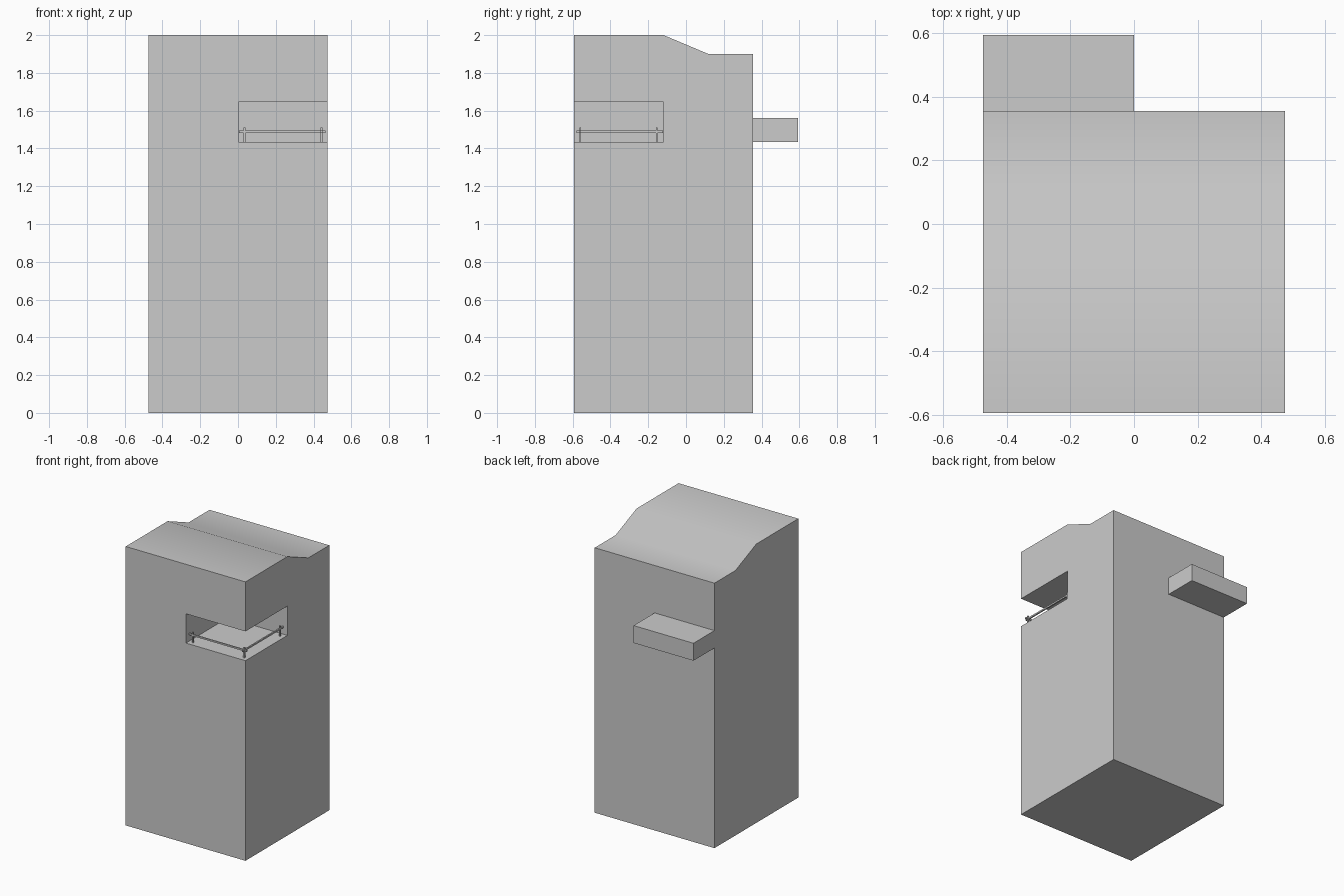
import bpy, bmesh, math
from mathutils import Vector

if "Cube" in bpy.data.objects:
    bpy.data.objects.remove(bpy.data.objects["Cube"])

W = 0.475                      # half width of the tower
FRONT, BACK = -0.594, 0.356    # tower depth range
FLOOR, CEIL = 1.435, 1.645     # balcony recess heights


def finish(name, bm):
    bmesh.ops.recalc_face_normals(bm, faces=bm.faces[:])
    me = bpy.data.meshes.new(name)
    bm.to_mesh(me)
    bm.free()
    ob = bpy.data.objects.new(name, me)
    bpy.context.collection.objects.link(ob)
    return ob


def box(name, lo, hi):
    lo, hi = Vector(lo), Vector(hi)
    bm = bmesh.new()
    bmesh.ops.create_cube(bm, size=1)
    bmesh.ops.scale(bm, vec=hi - lo, verts=bm.verts)
    bmesh.ops.translate(bm, vec=(lo + hi) / 2, verts=bm.verts)
    return finish(name, bm)


# Tower: side profile with stepped, sloping roof, extruded across x
profile = [(FRONT, 0), (BACK, 0), (BACK, 1.9), (0.119, 1.9), (-0.119, 2), (FRONT, 2)]
bm = bmesh.new()
face = bm.faces.new([bm.verts.new((-W, y, z)) for y, z in profile])
ext = bmesh.ops.extrude_face_region(bm, geom=[face])
moved = [v for v in ext["geom"] if isinstance(v, bmesh.types.BMVert)]
bmesh.ops.translate(bm, vec=(2 * W, 0, 0), verts=moved)
tower = finish("tower_block", bm)

# Corner balcony recess, cut out of the front right corner
cutter = box("recess_cutter", (0.003, FRONT - 0.1, FLOOR), (W + 0.1, -0.119, CEIL))
cutter.hide_render = True
cut = tower.modifiers.new("recess", "BOOLEAN")
cut.operation, cut.solver, cut.object = "DIFFERENCE", "EXACT", cutter
bpy.context.view_layer.objects.active = tower
tower.select_set(True)
bpy.ops.object.modifier_apply(modifier=cut.name)
bpy.data.objects.remove(cutter)

# Soft shading across the roof slope, sharp elsewhere
bpy.ops.object.select_all(action="DESELECT")
tower.select_set(True)
bpy.context.view_layer.objects.active = tower
bpy.ops.object.shade_smooth_by_angle(angle=math.radians(30))

# Solid bay projecting from the back wall
box("rear_bay", (-W, BACK, FLOOR), (0, 0.594, 1.56))

# Railing posts
px, py, r = 0.442, -0.56, 0.005
for name, x, y in (("left_post", 0.035, py), ("corner_post", px, py), ("rear_post", px, -0.155)):
    box(name, (x - r, y - r, FLOOR), (x + r, y + r, 1.51))

# Railing bars along the front and right edges
z0, z1 = 1.483, 1.494
box("front_rail", (0.005, py - r, z0), (0.463, py + r, z1))
box("side_rail", (px - r, -0.581, z0), (px + r, -0.121, z1))
